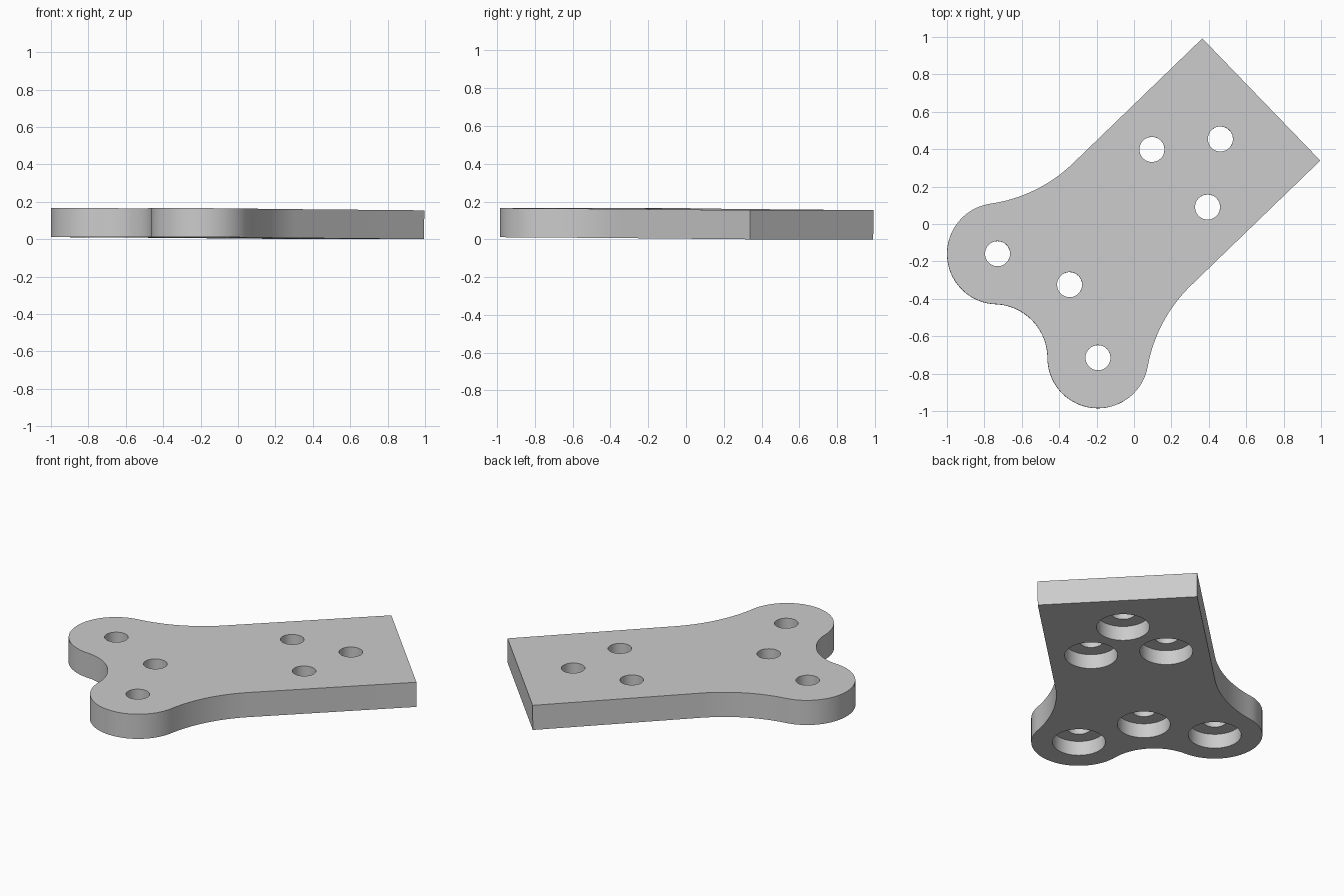
import bpy, bmesh
from math import sin, cos, pi, atan2, sqrt, radians
from mathutils import Matrix, Vector

if "Cube" in bpy.data.objects:
    bpy.data.objects.remove(bpy.data.objects["Cube"])

THICK = 0.154
HALF_W = 0.454                      # half width of the straight shank
END_U = 0.951                       # square end of the shank
LOBE_U, LOBE_V, LOBE_R = -0.636, 0.3865, 0.27
HOLE_R, BORE_R, BORE_DEPTH = 0.067, 0.15, 0.09
TILT = 0.0065                       # the plate leans very slightly to its square end


def arc(cx, cy, r, a0, a1, n):
    return [(cx + r * cos(a0 + (a1 - a0) * i / n),
             cy + r * sin(a0 + (a1 - a0) * i / n)) for i in range(n + 1)]


def mesh_object(name, bm):
    bmesh.ops.recalc_face_normals(bm, faces=bm.faces)
    me = bpy.data.meshes.new(name)
    bm.to_mesh(me)
    bm.free()
    ob = bpy.data.objects.new(name, me)
    bpy.context.collection.objects.link(ob)
    return ob


# Half outline: shank side, waist fillet, lobe, notch fillet (all tangent arcs)
WAIST_R = 0.8
waist_v = HALF_W + WAIST_R
waist_u = LOBE_U + sqrt((WAIST_R + LOBE_R) ** 2 - (waist_v - LOBE_V) ** 2)
a_waist = atan2(waist_v - LOBE_V, waist_u - LOBE_U)
NOTCH_R = 0.288
notch_u = LOBE_U - sqrt((NOTCH_R + LOBE_R) ** 2 - LOBE_V ** 2)
a_notch = atan2(LOBE_V, LOBE_U - notch_u)

half = [(END_U, HALF_W)]
half += arc(waist_u, waist_v, WAIST_R, -pi / 2, a_waist - pi, 16)
half += arc(LOBE_U, LOBE_V, LOBE_R, a_waist, pi + a_notch, 40)[1:]
half += arc(notch_u, 0, NOTCH_R, a_notch, 0, 14)[1:]
outline = half + [(u, -v) for u, v in reversed(half[:-1])]

# Plate: extruded outline
bm = bmesh.new()
face = bm.faces.new([bm.verts.new((u, v, 0)) for u, v in outline])
top = bmesh.ops.extrude_face_region(bm, geom=[face])
bmesh.ops.translate(bm, vec=(0, 0, THICK),
                    verts=[g for g in top['geom'] if isinstance(g, bmesh.types.BMVert)])
plate = mesh_object("bone_shaped_plate", bm)

# Stepped cutters: small through hole, wide counterbore from below
holes = [(LOBE_U, LOBE_V), (LOBE_U, -LOBE_V), (-0.474, 0),
         (0.345, 0.214), (0.345, -0.214), (0.647, 0)]
profile = [(BORE_R, -0.05), (BORE_R, BORE_DEPTH),
           (HOLE_R, BORE_DEPTH), (HOLE_R, THICK + 0.05)]
N = 48
bm = bmesh.new()
for u, v in holes:
    rings = [[bm.verts.new((u + r * cos(2 * pi * i / N), v + r * sin(2 * pi * i / N), z))
              for i in range(N)] for r, z in profile]
    for a, b in zip(rings, rings[1:]):
        for i in range(N):
            j = (i + 1) % N
            bm.faces.new((a[i], a[j], b[j], b[i]))
    bm.faces.new(rings[0][::-1])
    bm.faces.new(rings[-1])
cutter = mesh_object("hole_cutter", bm)
cutter.hide_render = True

mod = plate.modifiers.new("holes", 'BOOLEAN')
mod.operation = 'DIFFERENCE'
mod.solver = 'EXACT'
mod.object = cutter
bpy.context.view_layer.objects.active = plate
plate.select_set(True)
bpy.ops.object.modifier_apply(modifier=mod.name)
bpy.data.objects.remove(cutter)

# Turn the plate to its diagonal position and shade round walls smooth
plate.data.transform(Matrix.Translation((0, 0, END_U * TILT))
                     @ Matrix.Rotation(radians(44), 4, 'Z')
                     @ Matrix.Translation((0, 0.006, 0))
                     @ Matrix.Rotation(TILT, 4, 'Y'))
bpy.ops.object.shade_smooth_by_angle(angle=radians(30))
